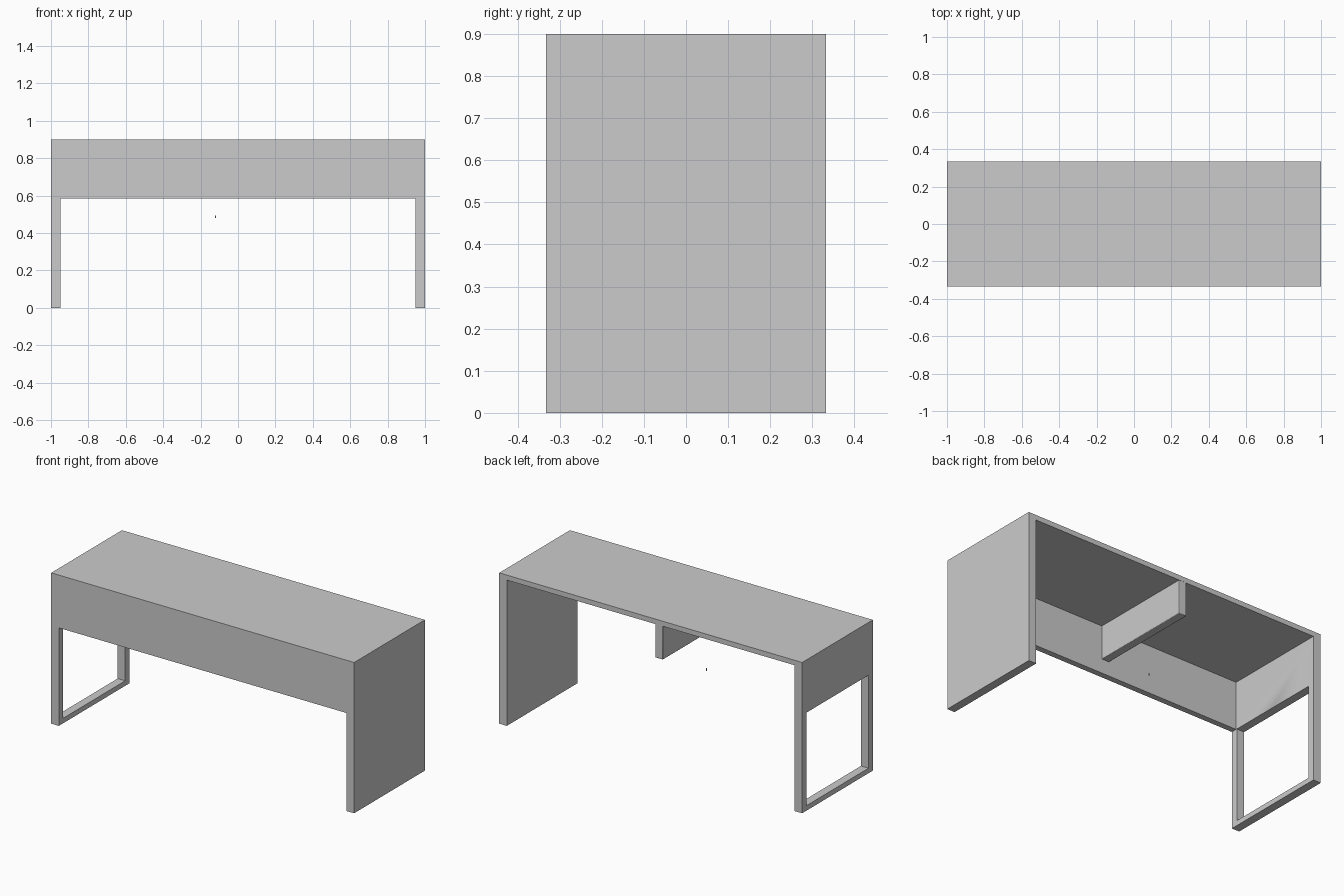
import bpy

if "Cube" in bpy.data.objects:
    bpy.data.objects.remove(bpy.data.objects["Cube"])


def box(name, x, y, z):
    """Axis-aligned box from (min, max) ranges."""
    bpy.ops.mesh.primitive_cube_add(
        size=1, location=[(a + b) / 2 for a, b in (x, y, z)])
    ob = bpy.context.object
    ob.name = name
    ob.scale = [b - a for a, b in (x, y, z)]
    bpy.ops.object.transform_apply(location=False, rotation=False, scale=True)
    return ob


def cut(target, cutter):
    m = target.modifiers.new("cut", 'BOOLEAN')
    m.operation = 'DIFFERENCE'
    m.solver = 'EXACT'
    m.object = cutter
    bpy.context.view_layer.objects.active = target
    bpy.ops.object.modifier_apply(modifier=m.name)
    bpy.data.objects.remove(cutter, do_unlink=True)


def soften(ob, width):
    m = ob.modifiers.new("edge", 'BEVEL')
    m.width = width
    m.segments = 2
    m.limit_method = 'ANGLE'
    bpy.ops.object.select_all(action='DESELECT')
    ob.select_set(True)
    bpy.context.view_layer.objects.active = ob
    bpy.ops.object.shade_smooth_by_angle()


D = 0.333      # half depth
IN = 0.95      # inner half width
APRON = 0.585  # underside of the front panel

# Desk shell: solid block hollowed into top, front panel and two sides
shell = box("desk_shell", (-1, 1), (-D, D), (0, 0.9))
cut(shell, box("knee_space", (-IN, IN), (-D + 0.035, 1), (-1, 0.87)))
cut(shell, box("front_opening", (-IN, IN), (-1, 0), (-1, APRON)))
# Window that turns the left side into an open leg frame
cut(shell, box("side_window", (-2, -0.9), (-D + 0.04, D - 0.04), (0.03, APRON)))
soften(shell, 0.004)

# Divider hanging under the top
divider = box("divider", (-0.08, -0.03), (-D + 0.03, D - 0.001), (0.67, 0.875))
soften(divider, 0.003)

# Tiny loose pin under the desk
box("loose_pin", (-0.122, -0.118), (-0.022, -0.018), (0.48, 0.495))
